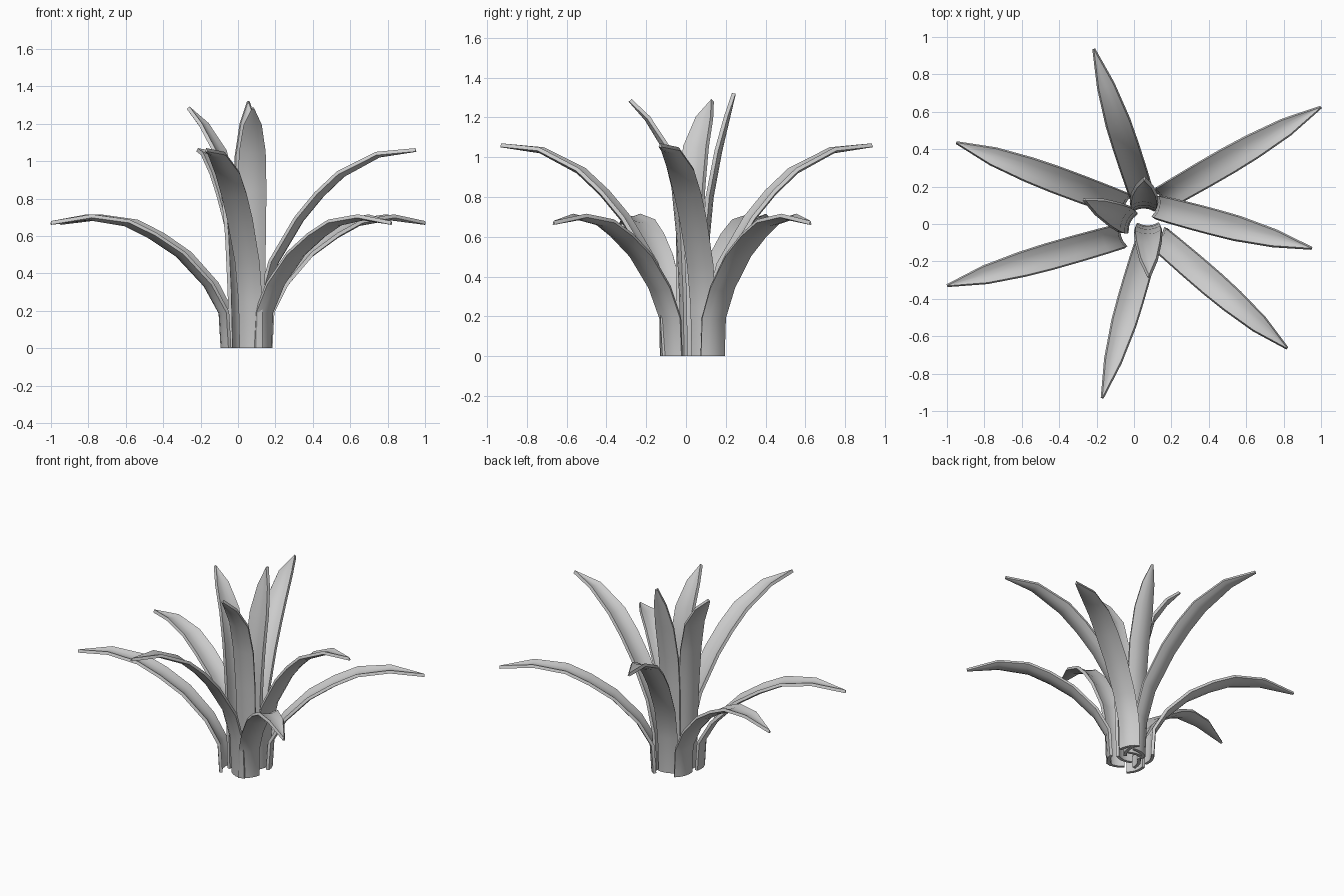
import bpy, bmesh, math
from mathutils import Vector

if "Cube" in bpy.data.objects:
    bpy.data.objects.remove(bpy.data.objects["Cube"])

# Leaf side profiles: (fraction of reach, height, width)
LOW = [(0, 0, .13), (.012, .19, .13), (.10, .34, .135), (.26, .50, .14),
       (.42, .60, .14), (.57, .67, .13), (.78, .70, .095), (1, .67, .008)]
MID = [(0, 0, .12), (.015, .25, .125), (.085, .46, .13), (.25, .69, .135),
       (.38, .82, .135), (.52, .93, .13), (.76, 1.035, .09), (1, 1.06, .008)]
TOP = [(0, 0, .12), (.02, .30, .13), (.07, .60, .14), (.16, .85, .145),
       (.34, 1.05, .135), (.68, 1.195, .09), (1, 1.285, .008)]
UPRIGHT = [(0, 0, .12), (.03, .30, .13), (.10, .60, .14), (.22, .80, .145),
           (.50, 1.03, .135), (.78, 1.2, .085), (1, 1.32, .008)]


def leaf(name, base, tip, profile, thick=.02, cup=.14):
    """Cupped, tapering blade arching from base to tip."""
    base, tip = Vector((*base, 0)), Vector((*tip, 0))
    out = tip - base
    reach = out.length
    out.normalize()
    side = Vector((-out.y, out.x, 0))
    pts = [base + out * (f * reach) + Vector((0, 0, z)) for f, z, w in profile]
    bm = bmesh.new()
    rows = []
    for i, (p, (f, z, w)) in enumerate(zip(pts, profile)):
        t = (pts[min(i + 1, len(pts) - 1)] - pts[max(i - 1, 0)]).normalized()
        if i == 0:
            t = Vector((0, 0, 1))
        n = t.cross(side).normalized()      # upper / inner side of the blade
        if n.z - n.dot(out) < 0:
            n = -n
        rows.append([bm.verts.new(p + side * (s * w / 2) + n * (cup * w * (s * s - .5)))
                     for s in (-1, -.5, 0, .5, 1)])
    for a, b in zip(rows, rows[1:]):
        for j in range(4):
            bm.faces.new((a[j], a[j + 1], b[j + 1], b[j]))
    bmesh.ops.recalc_face_normals(bm, faces=bm.faces)
    me = bpy.data.meshes.new(name)
    bm.to_mesh(me)
    bm.free()
    ob = bpy.data.objects.new(name, me)
    bpy.context.collection.objects.link(ob)
    m = ob.modifiers.new("thickness", 'SOLIDIFY')
    m.thickness = thick
    m.offset = 0
    bpy.ops.object.select_all(action='DESELECT')
    ob.select_set(True)
    bpy.context.view_layer.objects.active = ob
    bpy.ops.object.modifier_apply(modifier=m.name)
    for v in ob.data.vertices:              # flat foot on the ground
        if v.co.z < .03:
            v.co.z = 0
    bpy.ops.object.shade_smooth_by_angle(angle=math.radians(35))


# Outer drooping leaves
for i, (b, t) in enumerate([((-.07, -.065), (-1, -.33)), ((.135, -.075), (.82, -.665)),
                            ((.15, .135), (1, .625)), ((-.05, .10), (-.95, .435))]):
    leaf(f"outer_leaf_{i + 1}", b, t, LOW)

# Middle arching leaves
for i, (b, t) in enumerate([((.125, .09), (.95, -.13)), ((.053, .12), (-.215, .935)),
                            ((.07, -.10), (-.17, -.93))]):
    leaf(f"middle_leaf_{i + 1}", b, t, MID)

# Inner upright leaves
leaf("inner_leaf_1", (.075, -.01), (.08, -.28), TOP)
leaf("inner_leaf_2", (-.02, .01), (-.265, .13), TOP)
leaf("inner_leaf_3", (.053, .085), (.055, .24), UPRIGHT)
